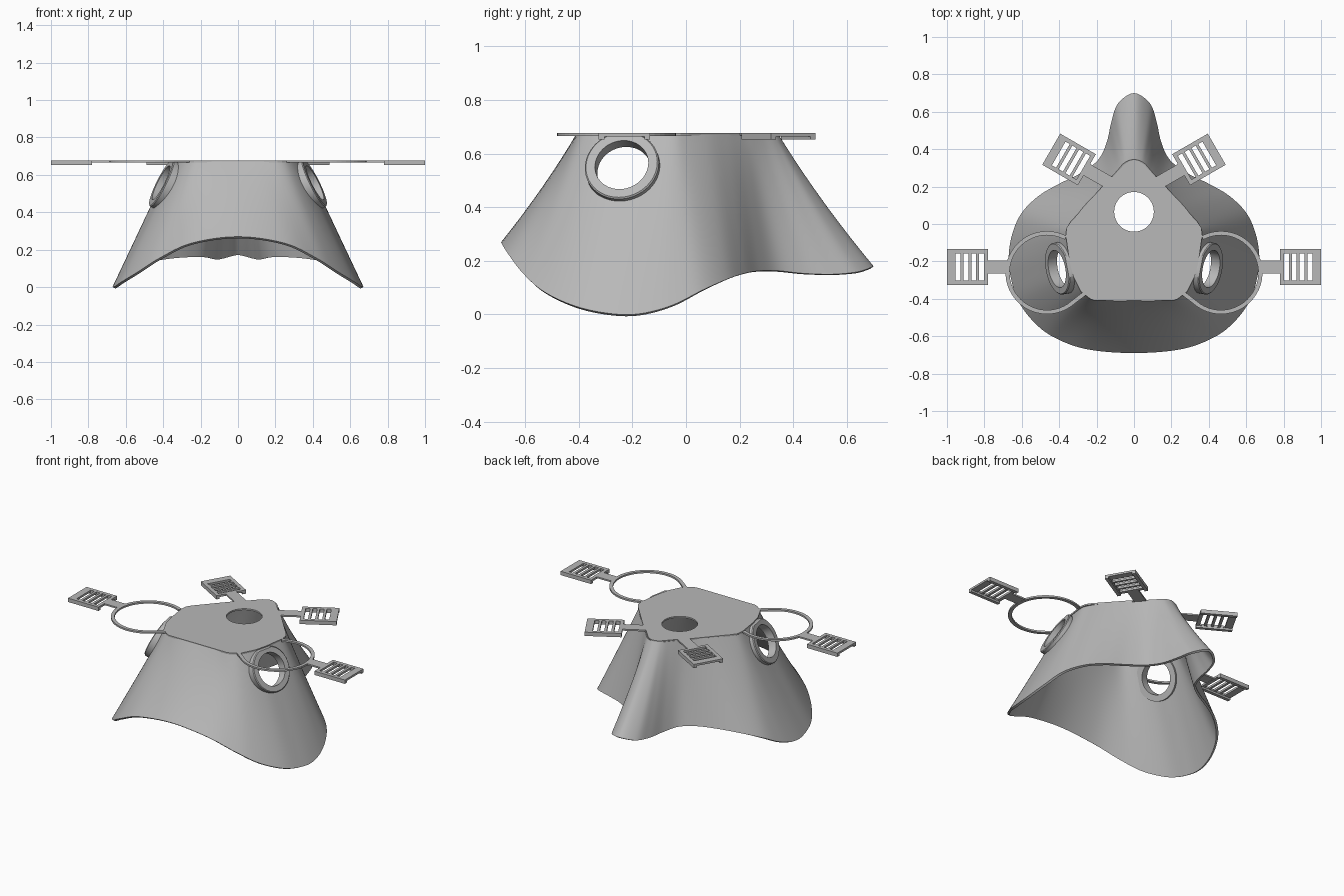
import bpy, bmesh, math
from mathutils import Vector, Matrix

if "Cube" in bpy.data.objects:
    bpy.data.objects.remove(bpy.data.objects["Cube"])

TOP = 0.677
grey = bpy.data.materials.new("matte_grey")
grey.use_nodes = True
grey.diffuse_color = (0.48, 0.48, 0.48, 1)
grey.node_tree.nodes["Principled BSDF"].inputs["Base Color"].default_value = grey.diffuse_color


def add_mesh(name, bm):
    mesh = bpy.data.meshes.new(name)
    bmesh.ops.recalc_face_normals(bm, faces=bm.faces)
    bm.to_mesh(mesh)
    bm.free()
    ob = bpy.data.objects.new(name, mesh)
    bpy.context.collection.objects.link(ob)
    mesh.materials.append(grey)
    return ob


def activate(ob):
    bpy.ops.object.select_all(action='DESELECT')
    ob.select_set(True)
    bpy.context.view_layer.objects.active = ob


def smooth(ob, degrees=35):
    activate(ob)
    bpy.ops.object.shade_smooth_by_angle(angle=math.radians(degrees))


def flat(name, loops, low, high):
    """Flat plate: first loop is the outline, the others are holes."""
    cu = bpy.data.curves.new(name, 'CURVE')
    cu.dimensions, cu.fill_mode = '2D', 'BOTH'
    cu.extrude = (high - low) / 2
    for loop in loops:
        sp = cu.splines.new('POLY')
        sp.points.add(len(loop) - 1)
        for p, (x, y) in zip(sp.points, loop):
            p.co = (x, y, 0, 1)
        sp.use_cyclic_u = True
    tmp = bpy.data.objects.new(name + "_curve", cu)
    mesh = bpy.data.meshes.new_from_object(tmp)
    bpy.data.objects.remove(tmp)
    bm = bmesh.new()
    bm.from_mesh(mesh)
    bmesh.ops.remove_doubles(bm, verts=bm.verts, dist=1e-5)
    bmesh.ops.translate(bm, verts=bm.verts, vec=(0, 0, (low + high) / 2))
    for f in bm.faces:
        f.smooth = False
    return add_mesh(name, bm)


def spline(points, steps):
    """Closed smooth curve through the points."""
    n, out = len(points), []
    for i in range(n):
        a, b, c, d = (points[(i + k) % n] for k in (-1, 0, 1, 2))
        for j in range(steps):
            t = j / steps
            out.append(0.5 * (2 * b + (c - a) * t + (2 * a - 5 * b + 4 * c - d) * t * t
                              + (3 * b - a - 3 * c + d) * t ** 3))
    return out


def mirrored(half):
    other = [Vector((-p[0], *p[1:])) for p in half[-2:0:-1]]
    return [Vector(p) for p in half] + other


def circle(x, y, r, n=48):
    return [(x + r * math.cos(math.tau * i / n), y + r * math.sin(math.tau * i / n)) for i in range(n)]


def rect(x0, x1, y0, y1):
    return [(x0, y0), (x1, y0), (x1, y1), (x0, y1)]


# Face shell: lower rim and upper rim, front to back on one side
rim = mirrored([(0, -.69, .27), (.25, -.67, .235), (.42, -.61, .155), (.53, -.53, .085),
                (.62, -.41, .03), (.66, -.28, .003), (.67, -.17, .003), (.65, -.05, .035),
                (.6, .06, .09), (.51, .15, .13), (.4, .215, .152), (.28, .275, .163),
                (.19, .345, .163), (.145, .44, .153), (.12, .55, .15), (.085, .645, .16),
                (0, .7, .18)])
crown = mirrored([(0, -.41), (.12, -.41), (.22, -.4), (.275, -.36), (.315, -.28), (.335, -.2),
                  (.35, -.12), (.355, -.05), (.335, 0), (.28, .08), (.215, .15), (.155, .21),
                  (.125, .245), (.09, .285), (.06, .32), (.035, .337), (0, .345)])
low, high = spline(rim, 6), spline(crown, 6)
ROWS = 16
bm = bmesh.new()
rows = []
for r in range(ROWS + 1):
    t = r / ROWS
    flare = t - 0.15 * t * (1 - t)
    rows.append([bm.verts.new((h.x + (l.x - h.x) * t, h.y + (l.y - h.y) * flare,
                               0.672 + (l.z - 0.672) * t)) for l, h in zip(low, high)])
n = len(low)
for a, b in zip(rows, rows[1:]):
    for i in range(n):
        k = (i + 1) % n
        bm.faces.new((a[i], a[k], b[k], b[i]))
shell = add_mesh("face_shell", bm)
solid = shell.modifiers.new("thickness", 'SOLIDIFY')
solid.thickness, solid.offset = 0.014, -1
activate(shell)
bpy.ops.object.modifier_apply(modifier=solid.name)

# Valve openings in the cheeks, each with a raised ring
for s, side in ((1, "left"), (-1, "right")):
    axis = Vector((s * .88, -.17, .44)).normalized()
    place = Matrix.Translation((s * .395, -.237, .55)) @ axis.to_track_quat('Z', 'Y').to_matrix().to_4x4()

    bm = bmesh.new()
    bmesh.ops.create_cone(bm, cap_ends=True, segments=64, radius1=.12, radius2=.12, depth=.22, matrix=place)
    cutter = add_mesh("valve_cutter", bm)
    cut = shell.modifiers.new("valve_hole", 'BOOLEAN')
    cut.object, cut.operation, cut.solver = cutter, 'DIFFERENCE', 'EXACT'
    activate(shell)
    bpy.ops.object.modifier_apply(modifier=cut.name)
    bpy.data.objects.remove(cutter)

    bm = bmesh.new()
    profile = [(.101, -.035), (.14, -.035), (.14, .014), (.135, .019), (.101, .019)]
    loops = [[bm.verts.new(place @ Vector((x, y, z))) for x, y in circle(0, 0, r, 64)] for r, z in profile]
    for a, b in zip(loops, loops[1:] + loops[:1]):
        for i in range(64):
            k = (i + 1) % 64
            bm.faces.new((a[i], a[k], b[k], b[i]))
    geom = bm.verts[:] + bm.edges[:] + bm.faces[:]
    bmesh.ops.bisect_plane(bm, geom=geom, plane_co=(0, 0, .67), plane_no=(0, 0, 1), clear_outer=True)
    bmesh.ops.holes_fill(bm, edges=[e for e in bm.edges if e.is_boundary])
    smooth(add_mesh(side + "_valve_ring", bm))
smooth(shell)

# Harness plate with the central opening
outline = mirrored([(0, -.41), (.21, -.41), (.235, -.4), (.285, -.36), (.325, -.28), (.345, -.2),
                    (.365, -.06), (.36, -.02), (.34, .01), (.17, .2), (.115, .25), (.05, .32),
                    (.025, .337), (0, .343)])
flat("harness_plate", [[p[:] for p in outline], circle(0, .065, .106)], .667, TOP)


def buckle(name, x, y, angle, neck):
    """Slotted strap buckle whose inner end sits at x, y, with a neck back to the harness."""
    place = Matrix.Translation((x, y, 0)) @ Matrix.Rotation(angle, 4, 'Z')
    slots = [rect(a, a + .026, -.073, .073) for a in (.022, .064, .106, .148)]
    parts = [flat(name, [rect(0, .22, -.096, .096)] + slots, .664, TOP),
             flat(name + "_neck", [rect(-neck, .002, -.035, .035)], .667, TOP)]
    for e in (-1, 1):
        y0, y1 = sorted((e * .075, e * .096))
        parts.append(flat(name + "_rail", [rect(0, .22, y0, y1)], .652, .665))
    for ob in parts:
        ob.data.transform(place)


# Strap loops around the valves, and the four buckles
for s, side in ((1, "left"), (-1, "right")):
    def arc(r):
        angles = [math.radians(118 - 348 / 48 * i * .98) for i in range(35)]
        return [(s * (.465 + r * math.cos(a)), -.26 + r * math.sin(a)) for a in angles]
    outer, inner = arc(.222), arc(.2)
    tail = [(s * .25, -.375), (s * .262, -.355)]
    flat(side + "_strap_loop", [outer + tail + inner[::-1]], .666, TOP)
    out = 0 if s > 0 else math.pi
    tilt = math.radians(30)
    buckle(side + "_cheek_buckle", s * .78, -.23, out, .105)
    buckle(side + "_nose_buckle", s * .252, .29, tilt if s > 0 else math.pi - tilt, .15)
